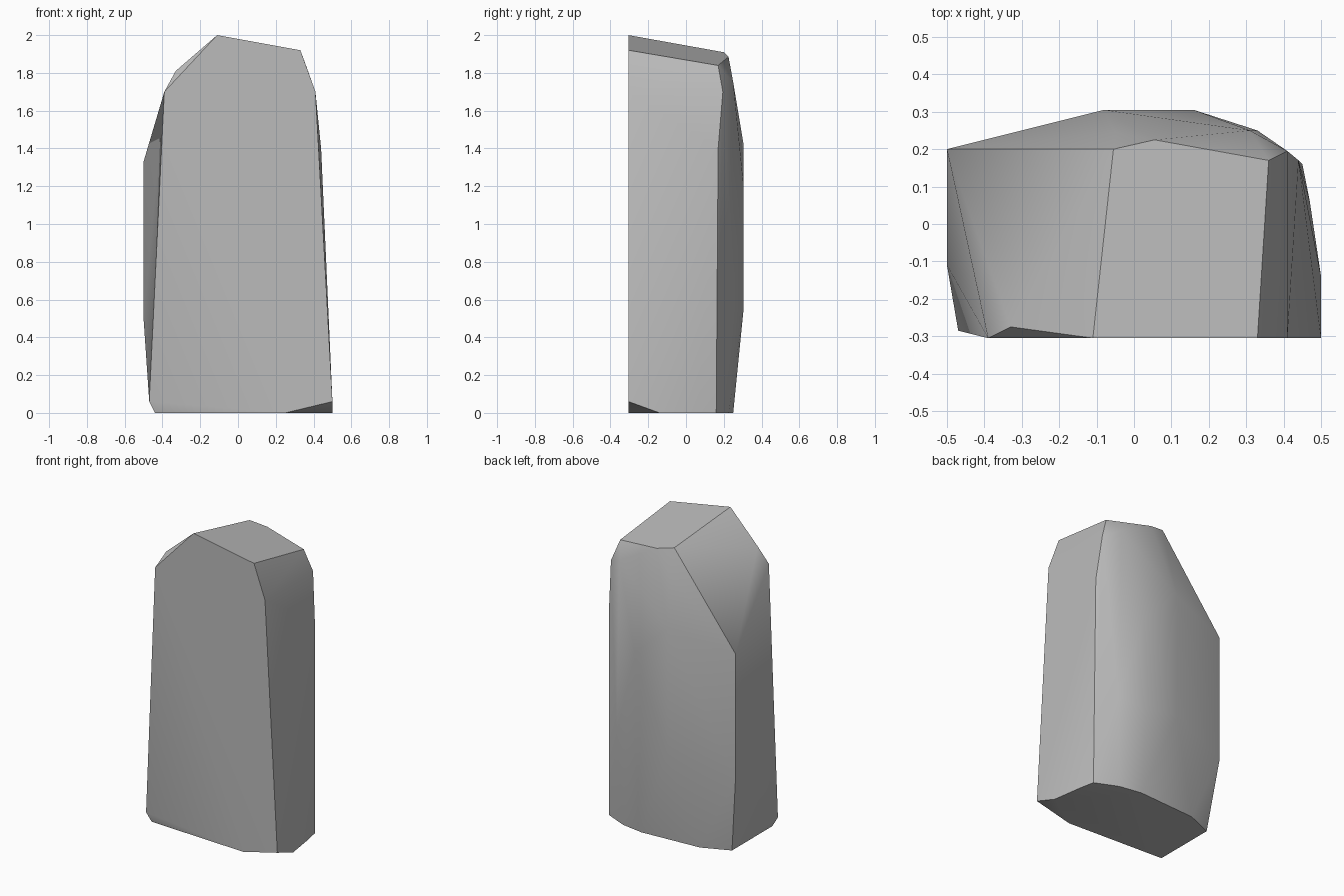
import bpy
import bmesh
import math

# Remove the default object only
default_object = bpy.data.objects.get("Cube")
if default_object:
    bpy.data.objects.remove(default_object, do_unlink=True)

FRONT = -0.305
BACK = 0.305


def make_material(name, colour):
    material = bpy.data.materials.new(name)
    material.use_nodes = True
    material.diffuse_color = colour
    shader = next(node for node in material.node_tree.nodes
                  if node.type == "BSDF_PRINCIPLED")
    shader.inputs["Base Color"].default_value = colour
    return material


def top_height(x, y):
    """Height of the sloping cap, falling to the right and to the back."""
    return 2 - 0.18 * (x + 0.11) - 0.16 * (y - FRONT)


# Flat split front: outline as x, z
front_outline = [(-.39, 1.7), (-.11, 2), (.33, 1.92),
                 (.41, 1.7), (.5, .06), (.25, 0)]

# Base: outline as x, y
base_outline = [(.5, -.14), (.47, .06), (.45, .16), (.3, .226), (.15, .25),
                (-.26, .225), (-.44, .15), (-.44, -.27)]

# Back rim of the sloping cap: outline as x, y
cap_rim = [(.36, .17), (.3, .175), (.055, .225), (-.055, .2)]

# Bulging back: x with lower and upper height
back_ridges = [(-.08, .6, 1.42), (.16, .55, 1.2)]

# Worn corners around the sides and shoulders
side_corners = [
    (-.47, -.285, .06), (-.5, -.11, .5), (-.5, .2, .5), (-.5, .2, 1.33),
    (-.33, -.275, 1.81), (.41, .195, 1.7), (.44, .17, 1.4),
    (.31, .25, 1.75), (-.05, .245, 1.75), (.33, .25, .6),
]

corners = [(x, FRONT, z) for x, z in front_outline]
corners += [(x, y, 0) for x, y in base_outline]
corners += [(x, y, top_height(x, y)) for x, y in cap_rim]
corners += [(x, BACK, z) for x, low, high in back_ridges for z in (low, high)]
corners += side_corners

# Wrap the corners into one solid boulder
bm = bmesh.new()
for corner in corners:
    bm.verts.new(corner)
hull = bmesh.ops.convex_hull(bm, input=list(bm.verts))
unused = set(hull["geom_interior"]) | set(hull["geom_unused"])
loose = [item for item in unused if isinstance(item, bmesh.types.BMVert)]
bmesh.ops.delete(bm, geom=loose, context="VERTS")
bmesh.ops.dissolve_limit(bm, angle_limit=math.radians(1),
                         verts=list(bm.verts), edges=list(bm.edges))
bmesh.ops.recalc_face_normals(bm, faces=list(bm.faces))

mesh = bpy.data.meshes.new("standing_rock")
bm.to_mesh(mesh)
bm.free()
mesh.materials.append(make_material("stone_grey", (0.5, 0.5, 0.5, 1)))
rock = bpy.data.objects.new("standing_rock", mesh)
bpy.context.collection.objects.link(rock)

# Soft facets with crisp main edges
bpy.ops.object.select_all(action="DESELECT")
rock.select_set(True)
bpy.context.view_layer.objects.active = rock
bpy.ops.object.shade_smooth_by_angle(angle=math.radians(30))
